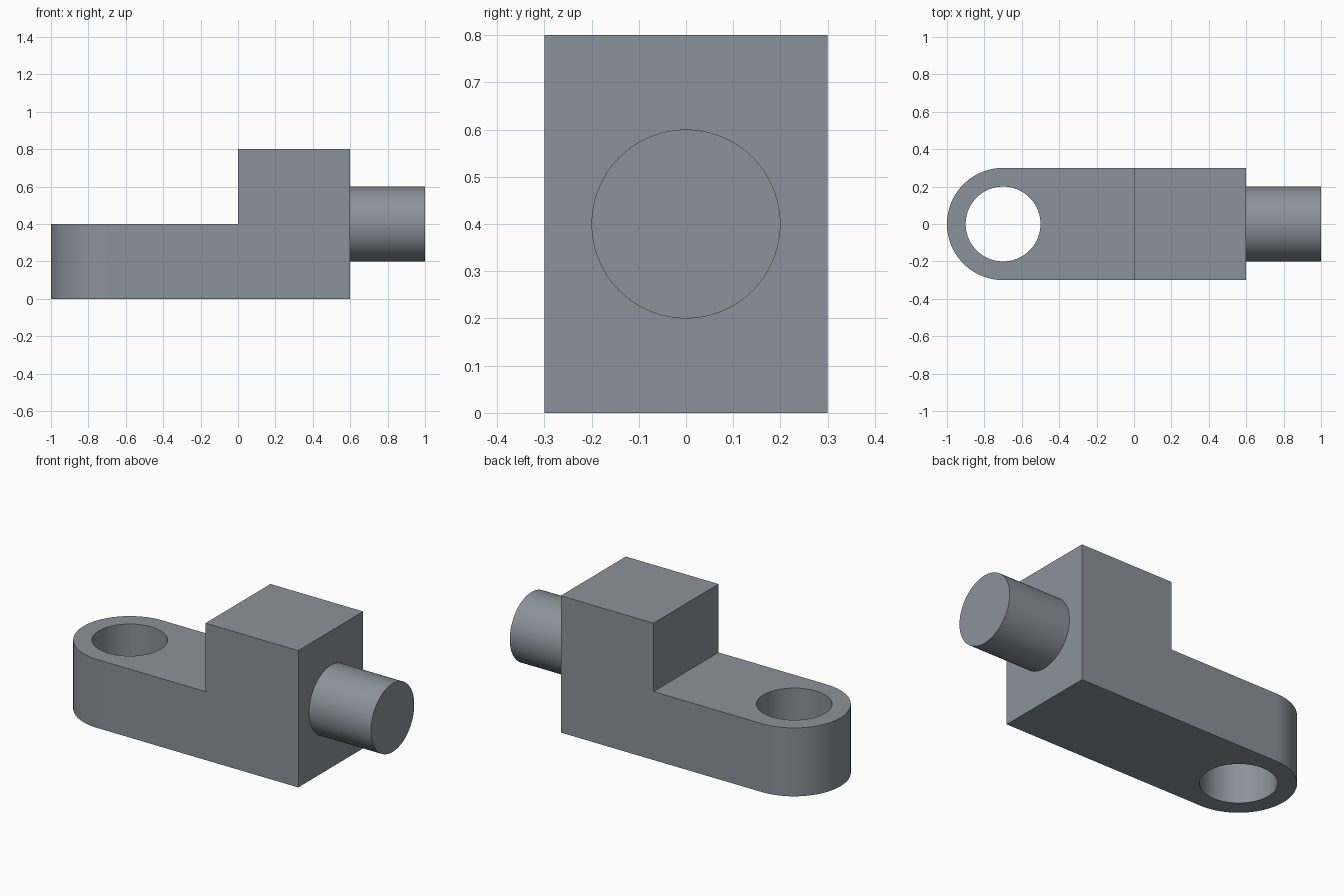
import bpy, math

if "Cube" in bpy.data.objects:
    bpy.data.objects.remove(bpy.data.objects["Cube"])

R_END, R_HOLE, X_HOLE = 0.3, 0.2, -0.7
SEG = 96


def activate(obj):
    bpy.ops.object.select_all(action='DESELECT')
    obj.select_set(True)
    bpy.context.view_layer.objects.active = obj


def prism(name, outline, z0, z1):
    """Extrude an xy outline (counter-clockwise) from z0 to z1."""
    n = len(outline)
    verts = [(x, y, z) for z in (z0, z1) for x, y in outline]
    faces = [tuple(reversed(range(n))), tuple(range(n, 2 * n))]
    faces += [(i, (i + 1) % n, n + (i + 1) % n, n + i) for i in range(n)]
    mesh = bpy.data.meshes.new(name)
    mesh.from_pydata(verts, [], faces)
    obj = bpy.data.objects.new(name, mesh)
    bpy.context.collection.objects.link(obj)
    return obj


def cylinder(name, radius, depth, location, rotation=(0, 0, 0)):
    bpy.ops.mesh.primitive_cylinder_add(vertices=SEG, radius=radius, depth=depth,
                                        location=location, rotation=rotation)
    obj = bpy.context.object
    obj.name = name
    return obj


def boolean(target, tool, operation):
    """Combine two parts and discard the tool."""
    mod = target.modifiers.new(operation.lower(), 'BOOLEAN')
    mod.operation, mod.object, mod.solver = operation, tool, 'EXACT'
    activate(target)
    bpy.ops.object.modifier_apply(modifier=mod.name)
    bpy.data.objects.remove(tool, do_unlink=True)


# L-shaped body: side profile extruded across the width, tongue left square
body = prism("rod_end_body", [(X_HOLE, 0), (0.6, 0), (0.6, 0.8), (0, 0.8),
                              (0, 0.4), (X_HOLE, 0.4)], -R_END, R_END)
body.rotation_euler.x = math.pi / 2
activate(body)
bpy.ops.object.transform_apply(location=False, rotation=True, scale=False)

# Rounded tongue end, joined to the body
arc = [math.pi / 2 + math.pi * i / (SEG // 2) for i in range(SEG // 2 + 1)]
outline = [(X_HOLE + R_END * math.cos(a), R_END * math.sin(a)) for a in arc]
outline += [(-0.4, -R_END), (-0.4, R_END)]
boolean(body, prism("tongue_end", outline, 0, 0.4), 'UNION')

# Pin hole through the tongue
boolean(body, cylinder("hole_cutter", R_HOLE, 1, (X_HOLE, 0, 0.2)), 'DIFFERENCE')

# Round shank on the right face
shank = cylinder("shank", R_HOLE, 0.5, (0.75, 0, 0.4), (0, math.pi / 2, 0))
boolean(body, shank, 'UNION')

# Dark slate finish
slate = bpy.data.materials.new("slate")
slate.diffuse_color = (0.26, 0.288, 0.328, 1)
slate.use_nodes = True
slate.node_tree.nodes["Principled BSDF"].inputs["Base Color"].default_value = slate.diffuse_color
body.data.materials.clear()
body.data.materials.append(slate)

activate(body)
bpy.ops.object.shade_smooth_by_angle(angle=math.radians(30))
